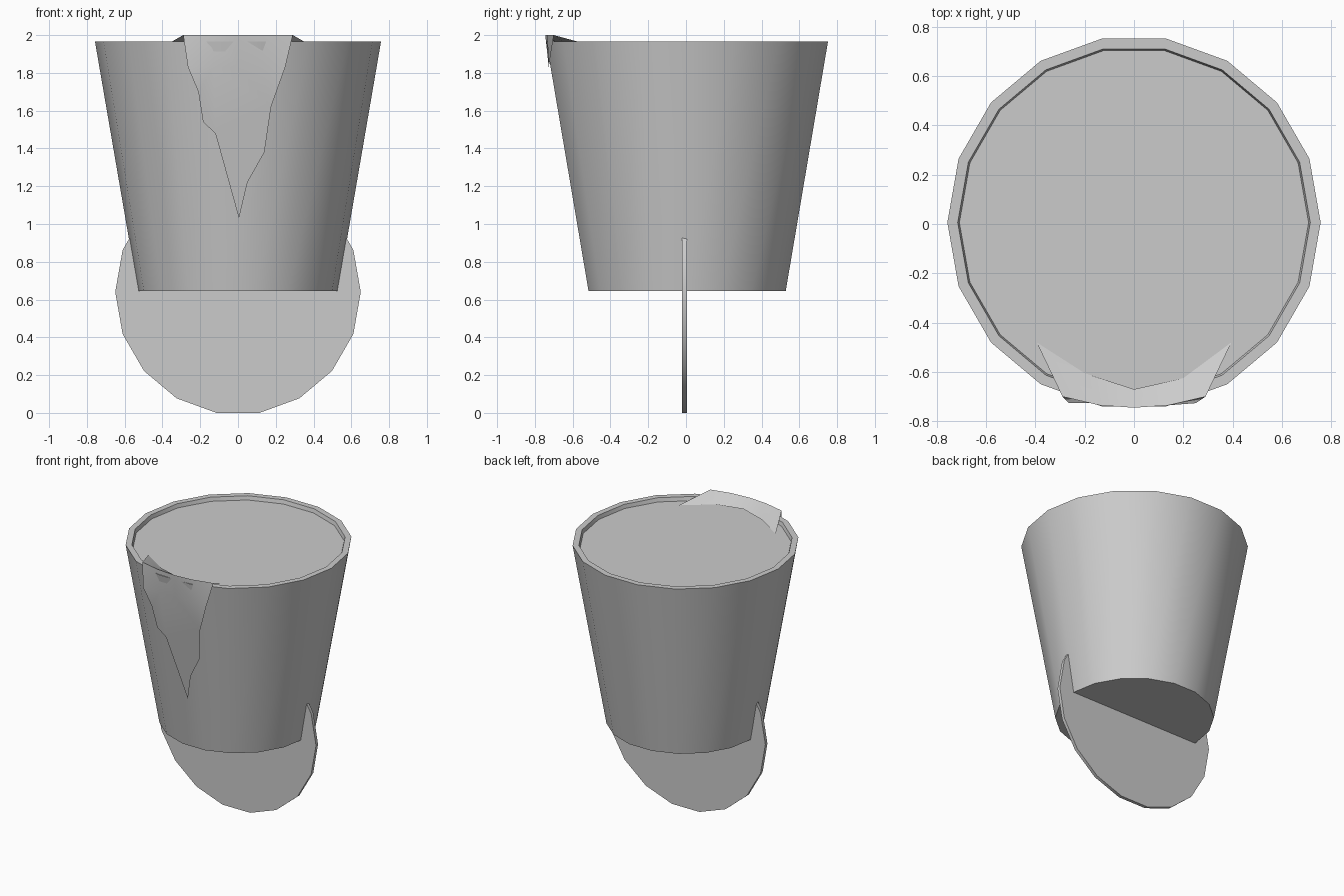
import bpy, bmesh, math
from mathutils import Vector

if "Cube" in bpy.data.objects:
    bpy.data.objects.remove(bpy.data.objects["Cube"])

N = 18
CY = 0.006  # bucket axis in y


def make(name, verts, faces, angle=30):
    me = bpy.data.meshes.new(name)
    me.from_pydata(verts, [], faces)
    ob = bpy.data.objects.new(name, me)
    bpy.context.collection.objects.link(ob)
    bpy.ops.object.select_all(action='DESELECT')
    bpy.context.view_layer.objects.active = ob
    ob.select_set(True)
    bpy.ops.object.shade_smooth_by_angle(angle=math.radians(angle))
    return ob


def lathe(name, profile, place):
    """Closed 18-sided solid from (radius, height) pairs, lowest first."""
    verts, faces = [], []
    for r, h in profile:
        for i in range(N):
            a = 2 * math.pi * i / N
            verts.append(place(r * math.cos(a), r * math.sin(a), h))
    for k in range(len(profile) - 1):
        for i in range(N):
            j = (i + 1) % N
            faces.append((k * N + i, k * N + j, (k + 1) * N + j, (k + 1) * N + i))
    faces.append(tuple(reversed(range(N))))
    top = (len(profile) - 1) * N
    faces.append(tuple(range(top, top + N)))
    return make(name, verts, faces)


# Tapered tub with a rim and a recessed flat fill surface
lathe("tub", [(0.53, 0.645), (0.757, 1.965), (0.715, 1.965), (0.708, 1.937)],
      lambda x, y, h: (x, y + CY, h))

# Thin upright disc through the bottom of the tub
lathe("upright_disc", [(0.65, -0.004), (0.65, 0.02)],
      lambda x, y, h: (x, -h, y + 0.64))


# Cloth-like drip: plane just in front of the tub's front facet
def front_y(z):
    r = 0.53 + 0.227 * (z - 0.645) / 1.32
    return CY - r * math.cos(math.pi / N) - 0.01


verts = [(-0.395, -0.48, 1.94), (-0.2, -0.605, 1.943), (0, -0.67, 1.945),
         (0.2, -0.625, 1.943), (0.395, -0.48, 1.94)]
verts += [(-0.29, -0.70, 2.0), (-0.14, -0.735, 2.0), (0, -0.745, 2.0),
          (0.14, -0.735, 2.0), (0.29, -0.70, 2.0)]
verts += [(x, front_y(1.83), 1.83) for x in (-0.265, -0.13, 0, 0.13, 0.25)]
faces = [(k * 5 + i, (k + 1) * 5 + i, (k + 1) * 5 + i + 1, k * 5 + i + 1)
         for k in range(2) for i in range(4)]

# Ragged pointed lower edge, walked from right to left
edge = [(0.175, 1.62), (0.14, 1.38), (0.05, 1.22), (0.005, 1.03),
        (-0.12, 1.48), (-0.185, 1.54), (-0.21, 1.70)]
verts += [(x, front_y(z), z) for x, z in edge]
faces.append((14, 13, 12, 11, 10) + tuple(reversed(range(15, 15 + len(edge)))))
make("draped_drip", verts, faces, 80)
